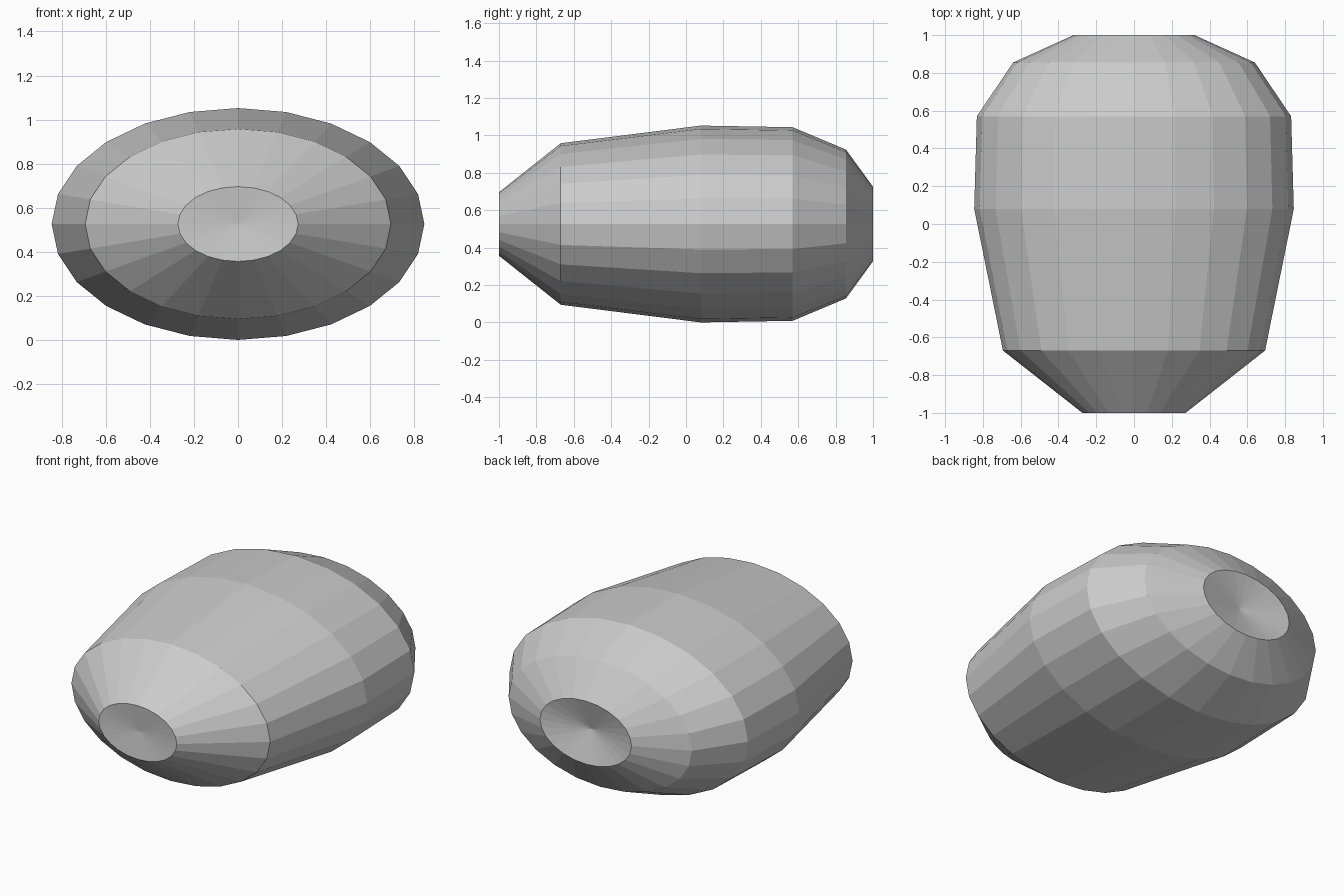
import bpy, bmesh, math

cube = bpy.data.objects.get("Cube")
if cube:
    bpy.data.objects.remove(cube, do_unlink=True)

SIDES = 24
ASPECT = 0.622      # height of each oval section relative to its width
CENTRE_Z = 0.526

grey = bpy.data.materials.new("plain_grey")
grey.use_nodes = True
colour = (0.6, 0.6, 0.6, 1)
grey.diffuse_color = colour
grey.node_tree.nodes["Principled BSDF"].inputs["Base Color"].default_value = colour

# Barrel sections from front to back: (y, half width)
profile = [(-1, 0.273), (-0.67, 0.694), (0.08, 0.846),
           (0.57, 0.832), (0.855, 0.64), (1, 0.32)]

bm = bmesh.new()


def oval(y, half_width):
    ring = []
    for i in range(SIDES):
        a = math.tau * i / SIDES
        ring.append(bm.verts.new((half_width * math.cos(a), y,
                                  CENTRE_Z + half_width * ASPECT * math.sin(a))))
    return ring


def dished_cap(ring, y):
    hub = bm.verts.new((0, y, CENTRE_Z))
    for i in range(SIDES):
        bm.faces.new((ring[i], ring[(i + 1) % SIDES], hub))


# Faceted wall
rings = [oval(y, w) for y, w in profile]
for a, b in zip(rings, rings[1:]):
    for i in range(SIDES):
        j = (i + 1) % SIDES
        bm.faces.new((a[i], a[j], b[j], b[i]))

# Slightly hollow ends
dished_cap(rings[0], -0.98)
dished_cap(rings[-1], 0.94)

bmesh.ops.recalc_face_normals(bm, faces=bm.faces)
mesh = bpy.data.meshes.new("oval_barrel")
bm.to_mesh(mesh)
bm.free()
mesh.materials.append(grey)
barrel = bpy.data.objects.new("oval_barrel", mesh)
bpy.context.collection.objects.link(barrel)
